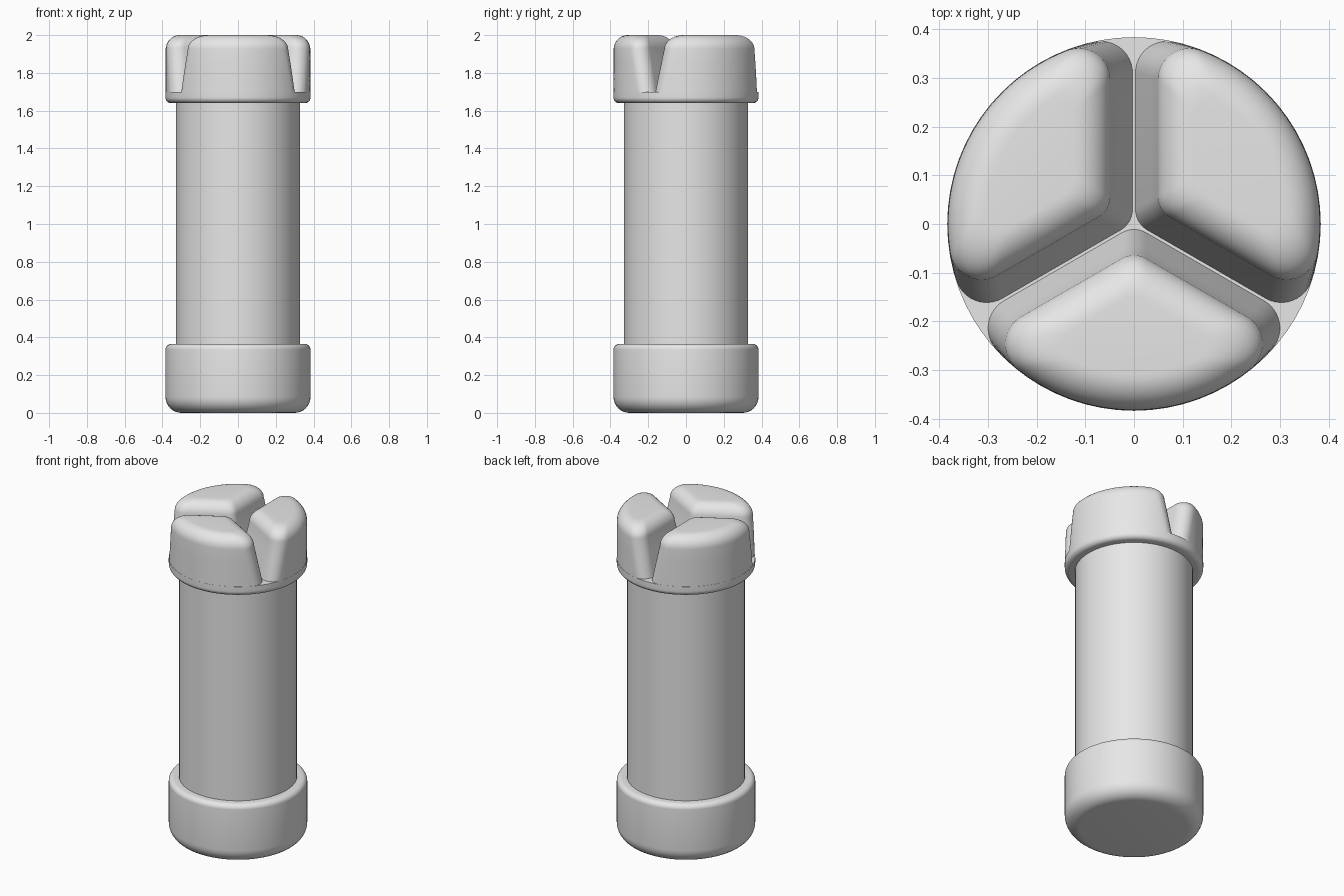
import bpy
import bmesh
from math import sin, cos, asin, pi, radians

if "Cube" in bpy.data.objects:
    bpy.data.objects.remove(bpy.data.objects["Cube"], do_unlink=True)

SEGMENTS = 72
COLLAR_R = 0.384
SHAFT_R = 0.328
LEDGE_Z = 1.70
TOP_Z = 2.0

grey = bpy.data.materials.new("light grey")
grey.use_nodes = True
grey.diffuse_color = (0.8, 0.8, 0.8, 1)
grey.node_tree.nodes["Principled BSDF"].inputs["Base Color"].default_value = (0.8, 0.8, 0.8, 1)


def loft(name, rings):
    """Skin a stack of closed rings and cap both ends."""
    bm = bmesh.new()
    loops = [[bm.verts.new(p) for p in ring] for ring in rings]
    n = len(loops[0])
    for low, high in zip(loops, loops[1:]):
        for i in range(n):
            j = (i + 1) % n
            bm.faces.new((low[i], low[j], high[j], high[i]))
    bm.faces.new(loops[0][::-1])
    bm.faces.new(loops[-1])
    bmesh.ops.recalc_face_normals(bm, faces=bm.faces)
    mesh = bpy.data.meshes.new(name)
    bm.to_mesh(mesh)
    bm.free()
    mesh.materials.append(grey)
    obj = bpy.data.objects.new(name, mesh)
    bpy.context.collection.objects.link(obj)
    bpy.ops.object.select_all(action="DESELECT")
    obj.select_set(True)
    bpy.context.view_layer.objects.active = obj
    bpy.ops.object.shade_smooth_by_angle(angle=radians(35))
    return obj


def disc(r, z):
    return [(r * cos(2 * pi * i / SEGMENTS), r * sin(2 * pi * i / SEGMENTS), z)
            for i in range(SEGMENTS)]


def collar(name, radius, z0, z1, round_low, round_high):
    """Cylinder with rounded lower and upper rims."""
    profile = []
    steps = 8
    if round_low:
        for k in range(steps + 1):
            a = pi / 2 * k / steps
            profile.append((radius - round_low * (1 - sin(a)), z0 + round_low * (1 - cos(a))))
    else:
        profile.append((radius, z0))
    if round_high:
        for k in range(steps + 1):
            a = pi / 2 * k / steps
            profile.append((radius - round_high * (1 - cos(a)), z1 - round_high * (1 - sin(a))))
    else:
        profile.append((radius, z1))
    return loft(name, [disc(r, z) for r, z in profile])


def arc(cx, r, a0, a1, steps, cy=0):
    return [(cx + r * cos(a0 + (a1 - a0) * k / steps),
             cy + r * sin(a0 + (a1 - a0) * k / steps)) for k in range(steps + 1)]


def sector(inset, radius, corner, z, heading):
    """Third of a disc with rounded corners, its walls inset from the groove lines."""
    third = pi / 3
    wall = radians(150)
    apex = 0.05
    beta = asin((inset + corner) / (radius - corner))
    edge = third - beta
    cx, cy = (radius - corner) * cos(edge), (radius - corner) * sin(edge)
    pts = arc((inset + apex) / sin(third), apex, wall, 2 * pi - wall, 8)
    pts += arc(cx, corner, -wall, -edge, 12, -cy)
    pts += arc(0, radius, -edge, edge, 24)[1:-1]
    pts += arc(cx, corner, edge, wall, 12, cy)
    c, s = cos(heading), sin(heading)
    return [(x * c - y * s, x * s + y * c, z) for x, y in pts]


def tooth(name, heading):
    """Wedge with sloping groove walls, an upright outer wall and a rounded top."""
    bevel = 0.075
    slope = 0.2
    shoulder = TOP_Z - bevel
    start = 0.003
    rings = []
    for k in range(4):
        z = LEDGE_Z + (shoulder - LEDGE_Z) * k / 3
        rings.append(sector(start + slope * (z - LEDGE_Z), COLLAR_R - 0.001, 0.065, z, heading))
    lean = start + slope * (shoulder - LEDGE_Z)
    for k in range(1, 11):
        a = pi / 2 * k / 10
        e = bevel * (1 - cos(a))
        rings.append(sector(lean + e, COLLAR_R - 0.001 - e, 0.065 - 0.4 * e,
                            shoulder + bevel * sin(a), heading))
    return loft(name, rings)


# Foot, shaft and head ring
collar("foot_collar", COLLAR_R, 0, 0.365, 0.085, 0.03)
collar("shaft", SHAFT_R, 0.34, 1.66, 0, 0)
collar("head_collar", COLLAR_R, 1.64, LEDGE_Z, 0.03, 0)

# Three teeth around the head, the first facing the front
for label, degrees in (("front", -90), ("left", 30), ("right", 150)):
    tooth(label + "_tooth", radians(degrees))
